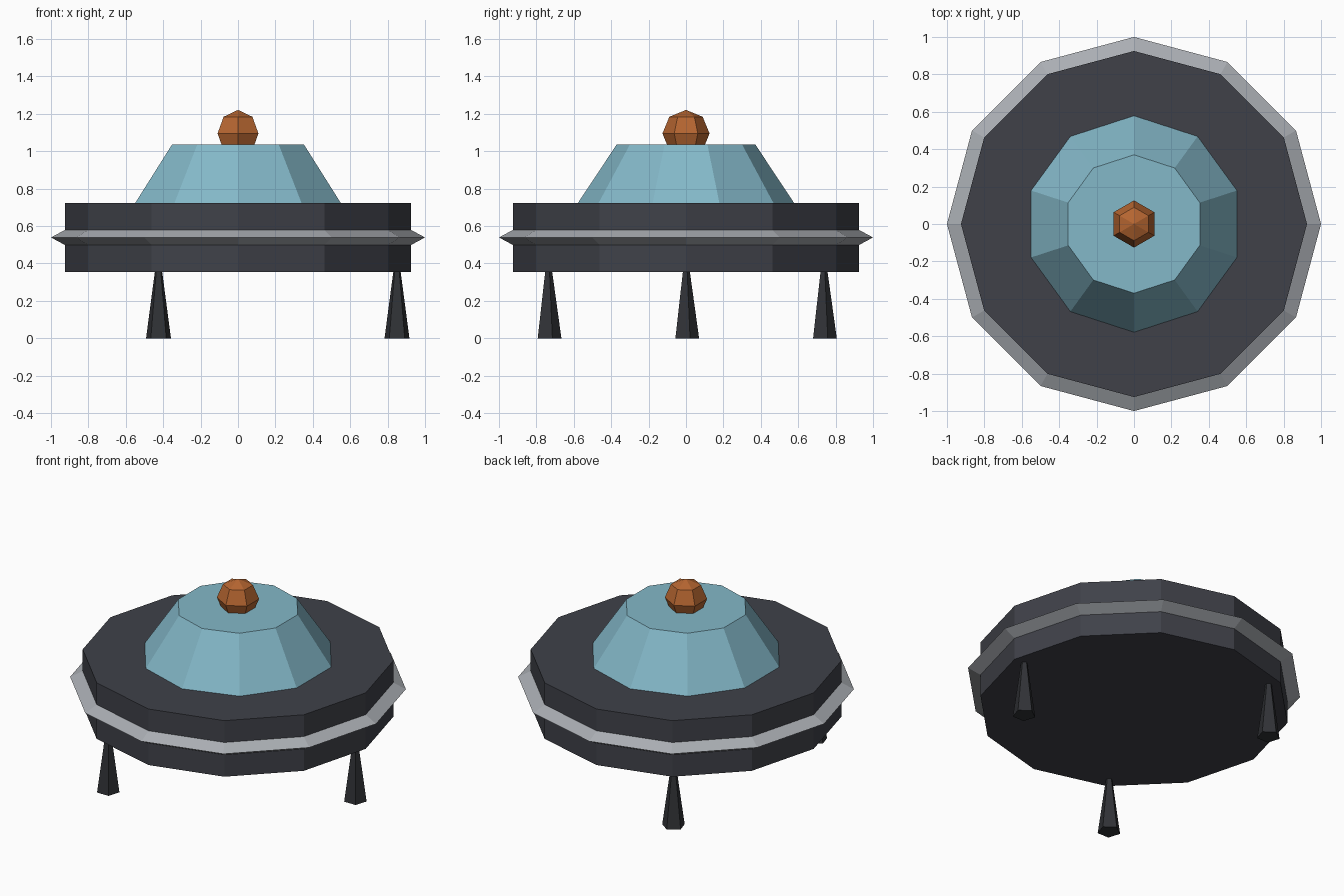
import bpy, bmesh
from math import pi, sin, cos, tau

if "Cube" in bpy.data.objects:
    bpy.data.objects.remove(bpy.data.objects["Cube"])


def material(name, rgb):
    m = bpy.data.materials.new(name)
    m.diffuse_color = (*rgb, 1)
    m.use_nodes = True
    m.node_tree.nodes["Principled BSDF"].inputs["Base Color"].default_value = m.diffuse_color
    return m


hull_dark = material("hull_dark", (0.05, 0.053, 0.066))
leg_dark = material("leg_dark", (0.03, 0.032, 0.037))
rim_grey = material("rim_grey", (0.40, 0.42, 0.45))
glass_blue = material("glass_blue", (0.23, 0.48, 0.58))
copper = material("copper", (0.46, 0.13, 0.03))


def lathe(name, sides, profile, mat, x=0, y=0, closed=False):
    """Spin an (r, z) profile, listed bottom to top, with one vertex on +y."""
    bm = bmesh.new()
    rings = []
    for r, z in profile:
        if r == 0:
            rings.append([bm.verts.new((0, 0, z))] * sides)
        else:
            rings.append([bm.verts.new((r * cos(pi / 2 + tau * i / sides),
                                        r * sin(pi / 2 + tau * i / sides), z))
                          for i in range(sides)])
    pairs = list(zip(rings, rings[1:]))
    if closed:
        pairs.append((rings[-1], rings[0]))
    for a, b in pairs:
        for i in range(sides):
            j = (i + 1) % sides
            bm.faces.new(dict.fromkeys((a[i], a[j], b[j], b[i])))
    if not closed:
        if profile[0][0]:
            bm.faces.new(rings[0][::-1])
        if profile[-1][0]:
            bm.faces.new(rings[-1])
    bmesh.ops.recalc_face_normals(bm, faces=bm.faces[:])
    me = bpy.data.meshes.new(name)
    bm.to_mesh(me)
    bm.free()
    me.materials.append(mat)
    ob = bpy.data.objects.new(name, me)
    ob.location = (x, y, 0)
    bpy.context.collection.objects.link(ob)
    return ob


# Disc hull and the diamond-section rim band around it
lathe("hull", 12, [(0.925, 0.355), (0.925, 0.722)], hull_dark)
lathe("rim_band", 12, [(0.92, 0.496), (1.0, 0.539), (0.92, 0.582), (0.84, 0.539)],
      rim_grey, closed=True)

# Cabin dome
lathe("dome", 10, [(0.58, 0.72), (0.37, 1.037)], glass_blue)

# Beacon: six-sided low-poly ball sunk into the dome
R, C = 0.126, 1.095
lathe("beacon", 6, [(0, C - R)] + [(R * cos(t), C + R * sin(t)) for t in (-pi / 4, 0, pi / 4)]
      + [(0, C + R)], copper)

# Three tapered landing legs
for k in range(3):
    a = tau * k / 3
    lathe(f"landing_leg_{k + 1}", 5, [(0.07, 0), (0.02, 0.36)], leg_dark,
          0.85 * cos(a), 0.85 * sin(a))
